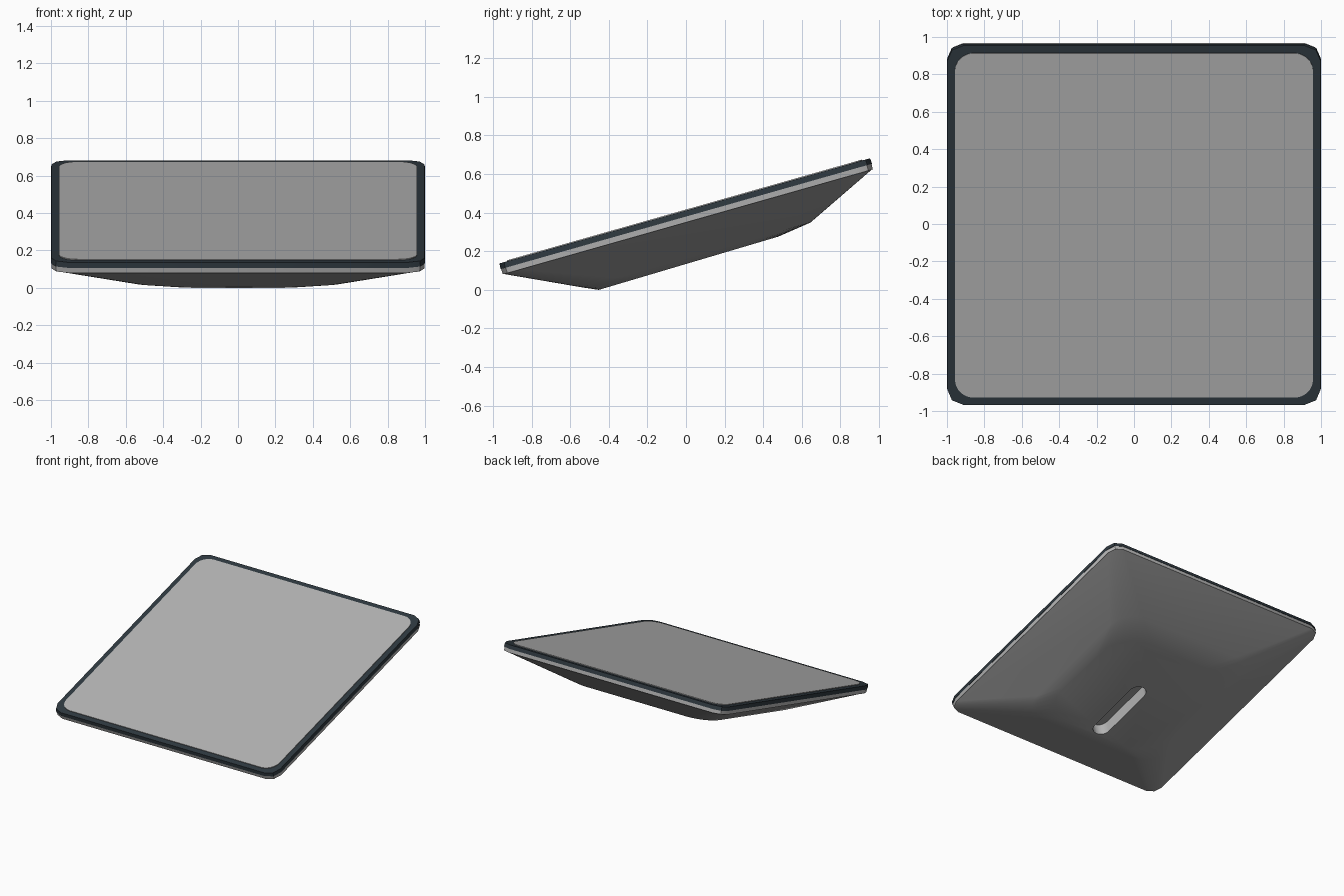
import bpy, bmesh, math
from mathutils import Matrix

if "Cube" in bpy.data.objects:
    bpy.data.objects.remove(bpy.data.objects["Cube"])

# Tilted frame shared by all parts: x across, y up the slope, z out of the screen
TILT = math.asin(0.273)
FRAME = Matrix.Translation((0, -0.006, 0.407)) @ Matrix.Rotation(TILT, 4, 'X')


def material(name, rgb):
    m = bpy.data.materials.new(name)
    m.diffuse_color = (*rgb, 1)
    m.use_nodes = True
    m.node_tree.nodes["Principled BSDF"].inputs["Base Color"].default_value = m.diffuse_color
    return m


DARK = material("dark_blue_grey", (0.028, 0.040, 0.050))
LIGHT = material("light_grey", (0.46, 0.46, 0.46))
SCREEN = material("screen_grey", (0.46, 0.46, 0.46))
BODY = material("body_grey", (0.335, 0.335, 0.335))


def ring(hx, y0, y1, r, z0, z1=None, seg=2):
    """Rounded rectangle; its height runs from z0 at y0 to z1 at y1."""
    z1 = z0 if z1 is None else z1
    cy, hy = (y0 + y1) / 2, (y1 - y0) / 2
    pts = []
    for k, (sx, sy) in enumerate(((1, 1), (-1, 1), (-1, -1), (1, -1))):
        for i in range(seg + 1):
            a = math.pi / 2 * (k + i / seg)
            x = sx * (hx - r) + r * math.cos(a)
            y = cy + sy * (hy - r) + r * math.sin(a)
            pts.append((x, y, z0 + (z1 - z0) * (y - y0) / (y1 - y0)))
    return pts


def loft(name, rings, mat, angle=35):
    """Closed solid through a list of rings."""
    bm = bmesh.new()
    loops = [[bm.verts.new(p) for p in r] for r in rings]
    n = len(loops[0])
    for a, b in zip(loops, loops[1:]):
        for i in range(n):
            j = (i + 1) % n
            bm.faces.new((a[i], a[j], b[j], b[i]))
    bm.faces.new(loops[0])
    bm.faces.new(loops[-1])
    bmesh.ops.recalc_face_normals(bm, faces=bm.faces)
    me = bpy.data.meshes.new(name)
    bm.to_mesh(me)
    bm.free()
    me.materials.append(mat)
    ob = bpy.data.objects.new(name, me)
    bpy.context.collection.objects.link(ob)
    ob.matrix_world = FRAME
    smooth(ob, angle)
    return ob


def smooth(ob, angle):
    bpy.ops.object.select_all(action='DESELECT')
    ob.select_set(True)
    bpy.context.view_layer.objects.active = ob
    bpy.ops.object.shade_smooth_by_angle(angle=math.radians(angle))


# Dark bezel and the thin screen plate on it
loft("bezel", [ring(1.0, -1, 1, 0.085, -0.028),
               ring(0.998, -0.998, 0.998, 0.085, 0.002)], DARK)
loft("screen", [ring(0.957, -0.957, 0.957, 0.10, 0.0, seg=8),
                ring(0.957, -0.957, 0.957, 0.10, 0.007, seg=8)], SCREEN)

# Light trim band below the bezel
loft("trim_band", [ring(0.996, -0.996, 0.996, 0.085, -0.057),
                   ring(0.998, -0.998, 0.998, 0.085, -0.028)], LIGHT)

# Sloping back shell, with a slot cut in the underside
shell = loft("back_shell", [ring(0.99, -0.99, 0.99, 0.085, -0.057, seg=8),
                            ring(0.63, -0.62, 0.61, 0.18, -0.234, seg=8),
                            ring(0.54, -0.54, 0.43, 0.30, -0.270, -0.2585, seg=8)], BODY)
cutter = loft("slot_cutter", [ring(0.068, -0.52, 0.035, 0.066, -0.40, seg=6),
                              ring(0.068, -0.52, 0.035, 0.066, -0.175, seg=6)], BODY)
cutter.hide_render = True
cut = shell.modifiers.new("slot", 'BOOLEAN')
cut.operation = 'DIFFERENCE'
cut.solver = 'EXACT'
cut.object = cutter
bpy.context.view_layer.update()
bpy.context.view_layer.objects.active = shell
bpy.ops.object.modifier_apply(modifier="slot")
bpy.data.objects.remove(cutter)

# Light slot walls
shell.data.materials.clear()
shell.data.materials.append(BODY)
shell.data.materials.append(LIGHT)
for f in shell.data.polygons:
    wall = abs(f.center.x) < 0.1 and abs(f.normal.z) < 0.3
    f.material_index = 1 if wall else 0
smooth(shell, 35)
